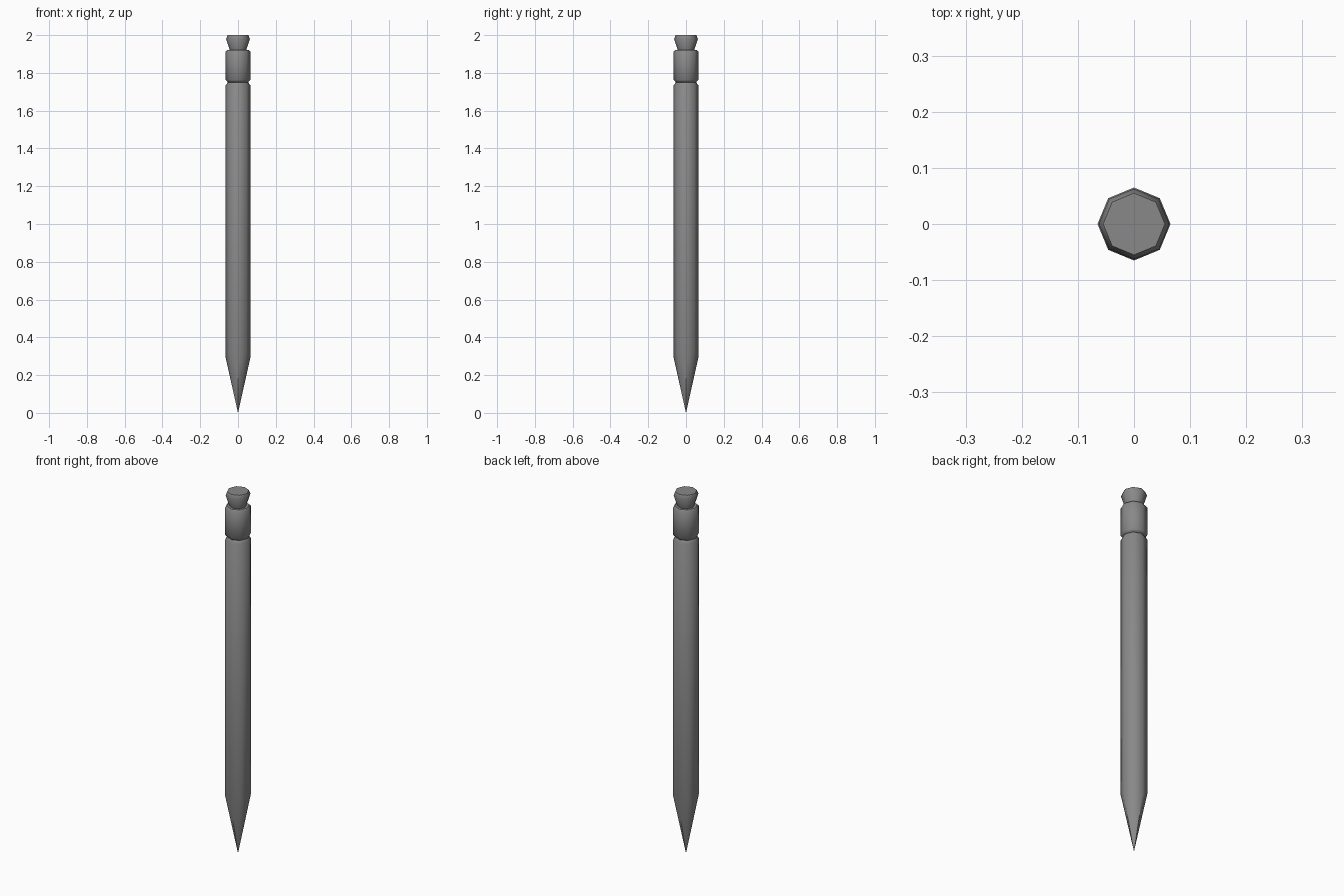
import bpy, bmesh, math

cube = bpy.data.objects.get("Cube")
if cube:
    bpy.data.objects.remove(cube, do_unlink=True)

SIDES = 8
RADIUS = 0.065

grey = bpy.data.materials.new("plain_grey")
grey.use_nodes = True
colour = (0.25, 0.25, 0.25, 1)
grey.diffuse_color = colour
grey.node_tree.nodes["Principled BSDF"].inputs["Base Color"].default_value = colour


def lathe(name, profile, scallop=0.0, pointed=False):
    """Turn (radius, height) rings into an octagonal part; scallop lifts
    every second corner of the first ring."""
    bm = bmesh.new()
    rings = []
    for i, (r, z) in enumerate(profile):
        ring = []
        for k in range(SIDES):
            a = math.tau * k / SIDES
            lift = scallop * (k % 2) if i == 0 else 0
            ring.append(bm.verts.new((r * math.cos(a), r * math.sin(a), z + lift)))
        rings.append(ring)
    for low, high in zip(rings, rings[1:]):
        for k in range(SIDES):
            n = (k + 1) % SIDES
            bm.faces.new((low[k], low[n], high[n], high[k]))
    bm.faces.new(rings[-1])
    if pointed:
        tip = bm.verts.new((0, 0, 0))
        for k in range(SIDES):
            bm.faces.new((tip, rings[0][(k + 1) % SIDES], rings[0][k]))
    else:
        bm.faces.new(rings[0][::-1])
    bmesh.ops.recalc_face_normals(bm, faces=bm.faces)
    mesh = bpy.data.meshes.new(name)
    bm.to_mesh(mesh)
    bm.free()
    mesh.materials.append(grey)
    obj = bpy.data.objects.new(name, mesh)
    bpy.context.collection.objects.link(obj)
    bpy.ops.object.select_all(action="DESELECT")
    obj.select_set(True)
    bpy.context.view_layer.objects.active = obj
    bpy.ops.object.shade_smooth_by_angle(angle=math.radians(50))
    return obj


# Shaft with a sharpened point and a narrow groove at its upper end
lathe("sharpened_shaft",
      [(RADIUS, 0.29), (RADIUS, 1.735), (0.054, 1.75)],
      scallop=0.03, pointed=True)

# Collar that grips the eraser
lathe("collar",
      [(0.054, 1.75), (RADIUS, 1.762), (RADIUS, 1.912), (0.058, 1.92)])

# Flared eraser with a bevelled flat top
lathe("eraser",
      [(0.042, 1.915), (0.063, 1.98), (0.055, 2.0)])
